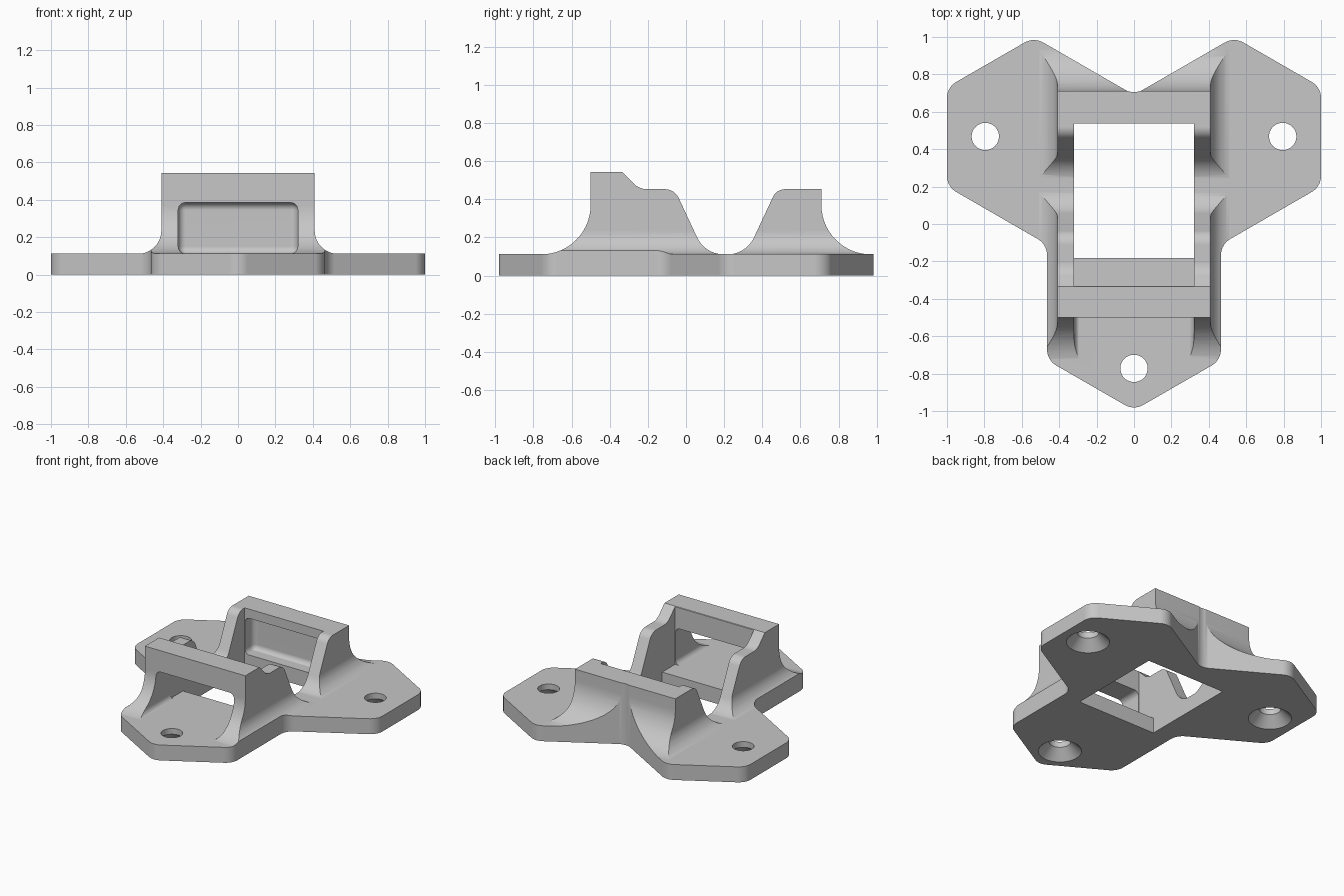
import bpy, bmesh, math
from mathutils import Vector

old = bpy.data.objects.get("Cube")
if old:
    bpy.data.objects.remove(old, do_unlink=True)

grey = bpy.data.materials.new("plain_grey")
grey.use_nodes = True
colour = (0.57, 0.57, 0.57, 1)
grey.diffuse_color = colour
grey.node_tree.nodes["Principled BSDF"].inputs["Base Color"].default_value = colour


def rounded(points, steps=14):
    """Closed outline; a third value on a point rounds that corner."""
    out, n = [], len(points)
    for i, p in enumerate(points):
        c = Vector(p[:2])
        r = p[2] if len(p) > 2 else 0
        if not r:
            out.append(c)
            continue
        a = (Vector(points[i - 1][:2]) - c).normalized()
        b = (Vector(points[(i + 1) % n][:2]) - c).normalized()
        half = a.angle(b) / 2
        centre = c + (a + b).normalized() * r / math.sin(half)
        start = c + a * r / math.tan(half) - centre
        end = c + b * r / math.tan(half) - centre
        sweep = math.pi - 2 * half
        for k in range(steps + 1):
            t = k / steps
            out.append(centre + (start * math.sin((1 - t) * sweep)
                                 + end * math.sin(t * sweep)) / math.sin(sweep))
    return out


def make_object(name, bm):
    bmesh.ops.recalc_face_normals(bm, faces=bm.faces)
    mesh = bpy.data.meshes.new(name)
    bm.to_mesh(mesh)
    bm.free()
    mesh.materials.append(grey)
    ob = bpy.data.objects.new(name, mesh)
    bpy.context.collection.objects.link(ob)
    return ob


def prism(name, outline, axis, low, high):
    """Solid between two copies of a 2D outline along one axis."""
    bm = bmesh.new()
    rings = []
    for h in (low, high):
        ring = []
        for p in outline:
            co = [p[0], p[1]]
            co.insert("XYZ".index(axis), h)
            ring.append(bm.verts.new(co))
        rings.append(ring)
        bm.faces.new(ring)
    n = len(outline)
    for k in range(n):
        j = (k + 1) % n
        bm.faces.new((rings[0][k], rings[0][j], rings[1][j], rings[1][k]))
    return make_object(name, bm)


def box(name, x, y, z):
    return prism(name, [(x[0], y[0]), (x[1], y[0]), (x[1], y[1]), (x[0], y[1])], "Z", *z)


def apply(ob, mod):
    bpy.context.view_layer.objects.active = ob
    bpy.ops.object.modifier_apply(modifier=mod.name)


def combine(ob, other, operation):
    mod = ob.modifiers.new("combine", "BOOLEAN")
    mod.operation = operation
    mod.solver = "EXACT"
    mod.object = other
    apply(ob, mod)
    bpy.data.objects.remove(other, do_unlink=True)


def drill(x, y):
    """Countersunk screw hole, wide end underneath."""
    bm = bmesh.new()
    rings = []
    for r, z in ((0.165, -0.02), (0.073, 0.072), (0.073, 0.3)):
        rings.append([bm.verts.new((x + r * math.cos(a), y + r * math.sin(a), z))
                      for a in (math.tau * k / 48 for k in range(48))])
    for lower, upper in zip(rings, rings[1:]):
        for k in range(48):
            j = (k + 1) % 48
            bm.faces.new((lower[k], lower[j], upper[j], upper[k]))
    bm.faces.new(rings[0])
    bm.faces.new(rings[-1])
    return make_object("hole_cutter", bm)


PLATE = 0.114
FOOT = 0.111    # fillets run out just inside the plate

# Raised walls: side silhouette crossed with flared front silhouette
side = [(-1.2, 0.05), (-1.2, FOOT), (-0.5, FOOT, 0.26), (-0.5, 0.543),
        (-0.335, 0.543), (-0.245, 0.453, 0.1), (-0.06, 0.453, 0.08),
        (0.1, FOOT, 0.155), (0.315, FOOT, 0.155), (0.475, 0.453, 0.07),
        (0.71, 0.453), (0.71, FOOT, 0.26), (1.2, FOOT), (1.2, 0.05)]
flare = [(0.8, 0.03), (0.8, FOOT), (0.41, FOOT, 0.125), (0.41, 0.8)]
flare += [(-p[0],) + p[1:] for p in reversed(flare)]
bracket = prism("mounting_bracket", rounded(side), "X", -0.9, 0.9)
combine(bracket, prism("flare", rounded(flare), "Y", -1.3, 1.3), "INTERSECT")

# Rounded window through the front wall, ending as a recess in the rear wall
window = box("window_cutter", (-0.32, 0.32), (-1.3, 0.64), (FOOT, 0.385))
bevel = window.modifiers.new("round", "BEVEL")
bevel.width = 0.04
bevel.segments = 6
apply(window, bevel)
combine(bracket, window, "DIFFERENCE")

# Base plate with three rounded arms
combine(bracket, box("slab", (-1.4, 1.4), (-1.4, 1.4), (0, PLATE)), "UNION")
half = [(0.465, -0.728, 0.1), (0.465, -0.109, 0.1), (1, 0.2, 0.1),
        (1, 0.731, 0.1), (0.535, 0.999, 0.1)]
outline = ([(0, -0.996, 0.1)] + half + [(0, 0.69, 0.1)]
           + [(-x, y, r) for x, y, r in reversed(half)])
combine(bracket, prism("outline", rounded(outline), "Z", -1, 1), "INTERSECT")

# Central opening, leaving a ledge behind the front wall
shaft = [(-0.182, -1), (0.538, -1), (0.538, 1), (-0.332, 1), (-0.332, PLATE),
         (-0.182, PLATE)]
combine(bracket, prism("shaft_cutter", shaft, "X", -0.322, 0.322), "DIFFERENCE")

# Screw holes
for x, y in ((-0.795, 0.468), (0.795, 0.468), (0, -0.772)):
    combine(bracket, drill(x, y), "DIFFERENCE")

# Smooth fillets with crisp edges
bpy.ops.object.select_all(action="DESELECT")
bracket.select_set(True)
bpy.context.view_layer.objects.active = bracket
bpy.ops.object.shade_smooth_by_angle(angle=math.radians(25))
weighted = bracket.modifiers.new("weighted_normals", "WEIGHTED_NORMAL")
weighted.keep_sharp = True
